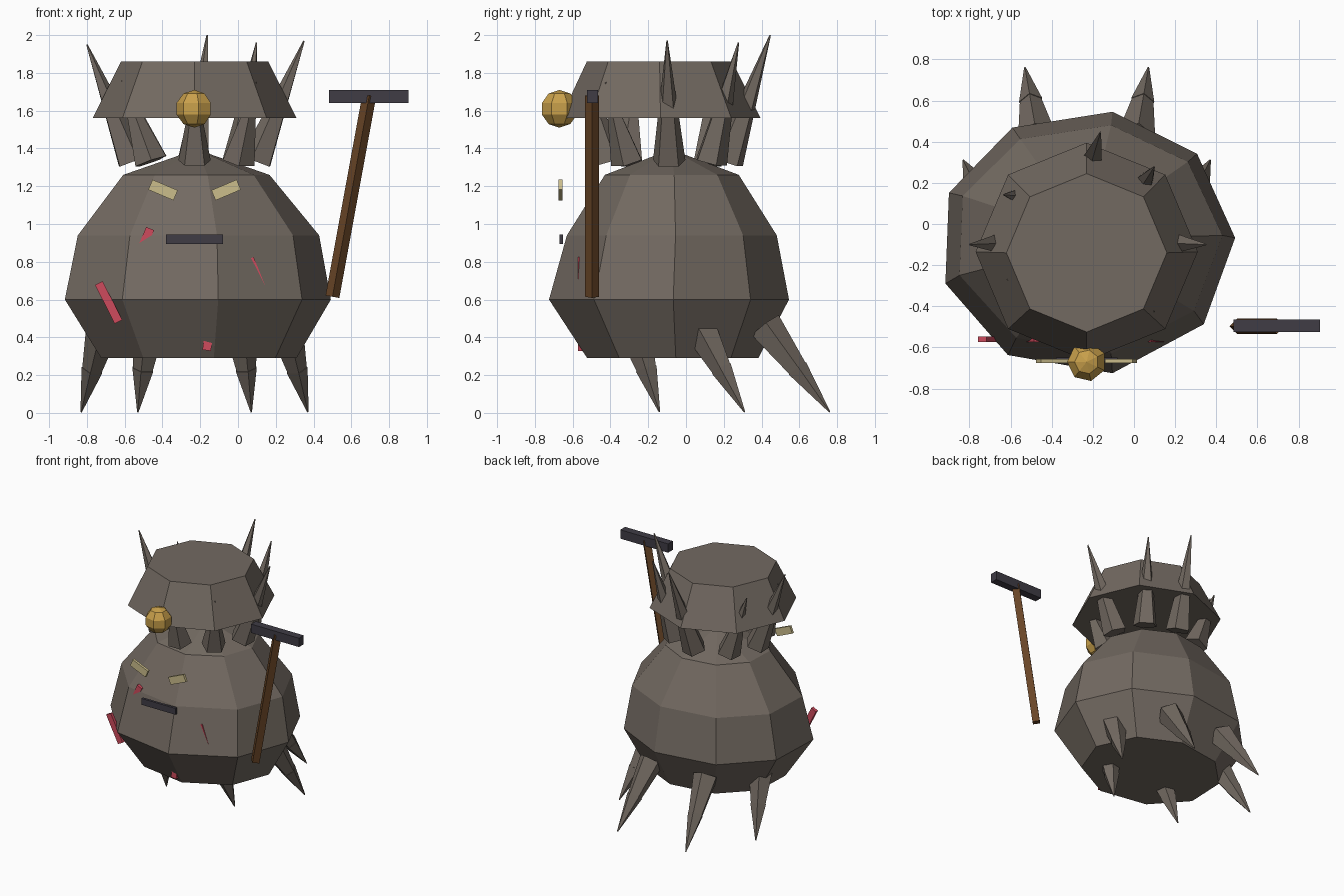
import bpy, bmesh, math
from mathutils import Vector, Matrix

if "Cube" in bpy.data.objects:
    bpy.data.objects.remove(bpy.data.objects["Cube"])


def mat(name, r, g, b):
    m = bpy.data.materials.new(name)
    m.diffuse_color = (r, g, b, 1)
    m.use_nodes = True
    m.node_tree.nodes["Principled BSDF"].inputs["Base Color"].default_value = m.diffuse_color
    return m


STONE = mat("stone grey", 0.17, 0.143, 0.12)
GOLD = mat("gold", 0.58, 0.35, 0.07)
CREAM = mat("cream", 0.60, 0.51, 0.26)
RED = mat("red", 0.62, 0.07, 0.11)
IRON = mat("dark iron", 0.05, 0.045, 0.06)
WOOD = mat("brown wood", 0.14, 0.06, 0.02)


def finish(bm, name, material):
    bmesh.ops.recalc_face_normals(bm, faces=bm.faces)
    me = bpy.data.meshes.new(name)
    bm.to_mesh(me)
    bm.free()
    me.materials.append(material)
    ob = bpy.data.objects.new(name, me)
    bpy.context.collection.objects.link(ob)
    return ob


def lathe(name, rings, angles, material, apex=None):
    """Stack of (cx, cy, rx, ry, z) rings, flat or pointed at the top."""
    bm = bmesh.new()
    n = len(angles)
    loops = [[bm.verts.new((cx + rx * math.cos(math.radians(a)),
                            cy + ry * math.sin(math.radians(a)), z)) for a in angles]
             for cx, cy, rx, ry, z in rings]
    for lo, hi in zip(loops, loops[1:]):
        for i in range(n):
            j = (i + 1) % n
            bm.faces.new((lo[i], lo[j], hi[j], hi[i]))
    bm.faces.new(loops[0])
    if apex:
        tip = bm.verts.new(apex)
        for i in range(n):
            bm.faces.new((loops[-1][i], loops[-1][(i + 1) % n], tip))
    else:
        bm.faces.new(loops[-1])
    return finish(bm, name, material)


def rod(name, a, b, r1, r2, sides, material):
    """Tapered rod from point a to point b."""
    a, b = Vector(a), Vector(b)
    d = b - a
    bm = bmesh.new()
    bmesh.ops.create_cone(bm, cap_ends=True, segments=sides, radius1=r1, radius2=r2,
                          depth=d.length)
    rot = d.to_track_quat('Z', 'Y').to_matrix().to_4x4()
    bmesh.ops.transform(bm, matrix=Matrix.Translation((a + b) / 2) @ rot, verts=bm.verts)
    return finish(bm, name, material)


def box(name, centre, size, tilt, material):
    """Box turned by tilt degrees in the front plane."""
    bm = bmesh.new()
    bmesh.ops.create_cube(bm, size=1)
    m = (Matrix.Translation(centre) @ Matrix.Rotation(math.radians(-tilt), 4, 'Y')
         @ Matrix.Diagonal((*size, 1)))
    bmesh.ops.transform(bm, matrix=m, verts=bm.verts)
    return finish(bm, name, material)


CX = -0.23

# Round body with nine sides
lathe("body", [(-0.22, -0.07, 0.53, 0.46, 0.29), (CX, -0.09, 0.722, 0.645, 0.60),
               (-0.225, -0.075, 0.655, 0.564, 0.94), (CX, -0.075, 0.397, 0.36, 1.26)],
      [2, 42, 80, 120, 158, 198, 238, 280, 322], STONE, apex=(-0.22, -0.08, 1.395))

# Flaring eight-sided cap
lathe("cap", [(CX, -0.135, 0.54, 0.53, 1.56), (CX, -0.14, 0.39, 0.385, 1.86)],
      [i * 45 for i in range(8)], STONE)

# Crown spikes: base angle, tip angle, tip radius, tip height
crown = [(0, 0, 0.58, 1.97), (45, 49, 0.50, 1.96), (90, 83, 0.55, 2.0),
         (135, 149, 0.47, 1.81), (180, 180, 0.57, 1.95), (225, 204, 0.42, 1.76),
         (270, 270, 0.42, 1.75), (315, 315, 0.46, 1.75)]
for base, tip, r, z in crown:
    b, t = math.radians(base), math.radians(tip)
    rod("crown_spike",
        (CX + 0.33 * math.cos(b), -0.09 + 0.31 * math.sin(b), 1.33),
        (CX + r * math.cos(t), -0.10 + r * math.sin(t), z), 0.09, 0.004, 5, STONE)

# Six clawed legs sweeping backwards
for i in range(6):
    a = math.radians(60 * i)
    hip = Vector((CX + 0.48 * math.cos(a), 0.07 + 0.40 * math.sin(a), 0.46))
    tip = Vector((CX + 0.60 * math.cos(a), 0.31 + 0.52 * math.sin(a), 0.005))
    rod("leg", hip, hip.lerp(tip, 0.55), 0.095, 0.052, 5, STONE)
    rod("claw", hip.lerp(tip, 0.5), tip, 0.06, 0.004, 5, STONE)

# Faceted gem on the cap
bm = bmesh.new()
bmesh.ops.create_uvsphere(bm, u_segments=7, v_segments=5, radius=0.1)
bmesh.ops.transform(bm, matrix=Matrix.Translation((CX, -0.67, 1.61))
                    @ Matrix.Rotation(math.pi / 2, 4, 'Z'), verts=bm.verts)
finish(bm, "cap_gem", GOLD)

# Face
for s in (-1, 1):
    box("eye", (CX + s * 0.167, -0.665, 1.18), (0.145, 0.02, 0.058), s * 23, CREAM)
box("mouth", (CX, -0.66, 0.92), (0.30, 0.02, 0.05), 0, IRON)

# Red scars, partly sunk into the body
for x, z, tilt in ((-0.685, 0.585, 27), (-0.51, 0.87, -23),
                   (0.105, 0.71, 22), (-0.15, 0.445, -8)):
    box("scar", (x, -0.56, z), (0.045, 0.025, 0.23), tilt, RED)

# Hammer
rod("hammer_handle", (0.50, -0.497, 0.615), (0.695, -0.497, 1.68), 0.037, 0.037, 4, WOOD)
box("hammer_head", (0.693, -0.495, 1.675), (0.42, 0.06, 0.07), 0, IRON)
